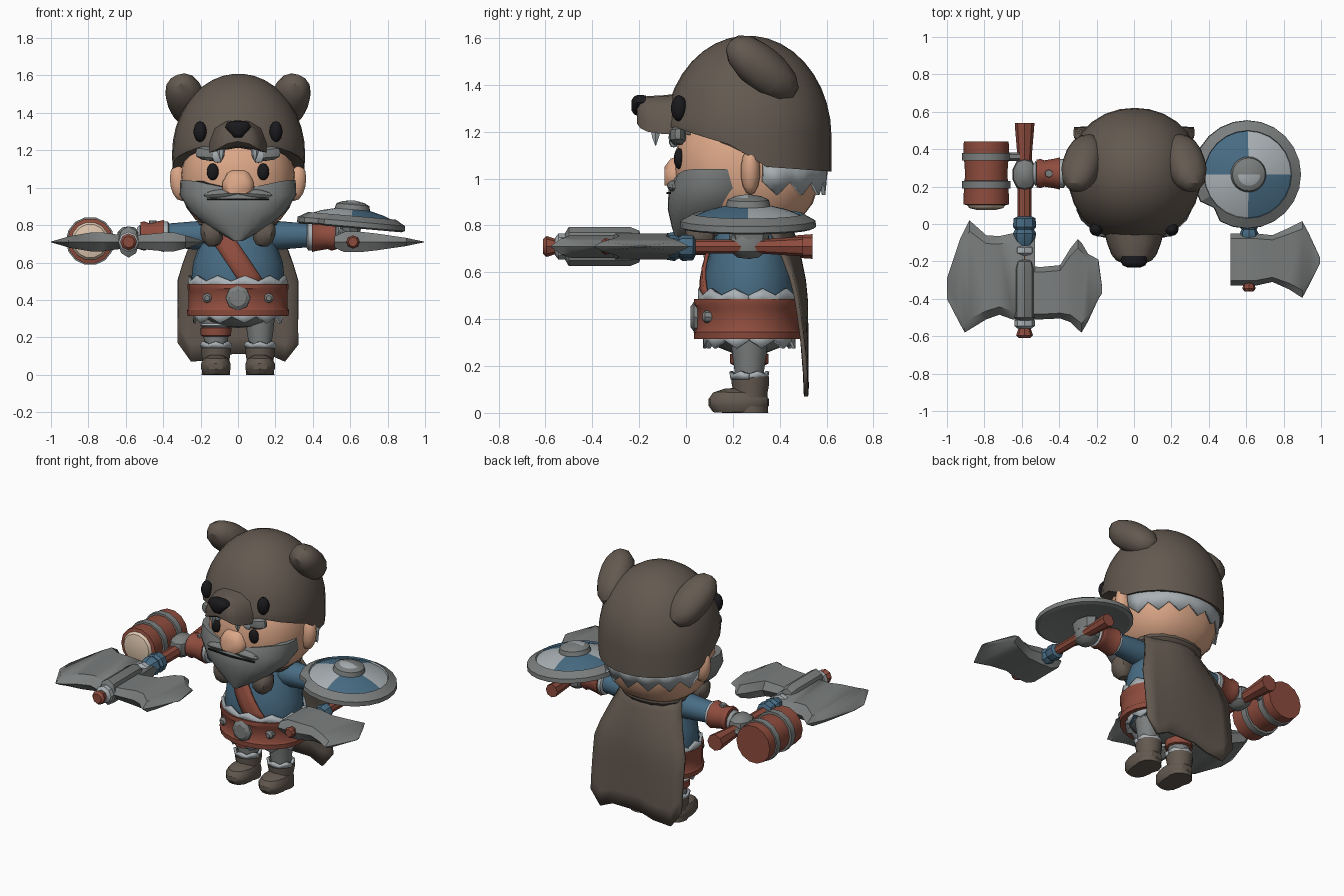
import bpy, bmesh, math
from mathutils import Vector, Matrix, Euler

if "Cube" in bpy.data.objects:
    bpy.data.objects.remove(bpy.data.objects["Cube"])

COL = {"brown_fur": (.125, .1, .08), "skin": (.70, .38, .24), "red_leather": (.27, .072, .047),
       "blue_cloth": (.065, .15, .23), "steel": (.2, .21, .21), "pale_fur": (.4, .44, .46),
       "black": (.01, .01, .012), "cream": (.72, .56, .42)}
MAT = {}
for k, c in COL.items():
    MAT[k] = bpy.data.materials.new(k)
    MAT[k].diffuse_color = (*c, 1)


def finish(name, bm, mats, solid=0, angle=35):
    bmesh.ops.recalc_face_normals(bm, faces=bm.faces)
    me = bpy.data.meshes.new(name)
    bm.to_mesh(me)
    bm.free()
    for m in mats.split():
        me.materials.append(MAT[m])
    ob = bpy.data.objects.new(name, me)
    bpy.context.collection.objects.link(ob)
    if solid:
        md = ob.modifiers.new("thickness", 'SOLIDIFY')
        md.thickness, md.offset = solid, 0
    bpy.ops.object.select_all(action='DESELECT')
    ob.select_set(True)
    bpy.context.view_layer.objects.active = ob
    bpy.ops.object.shade_smooth_by_angle(angle=math.radians(angle))
    return ob


def blob(name, loc, rad, mat, rot=(0, 0, 0), p=2, seg=14, floor=None):
    """Ellipsoid, boxier as p grows."""
    bm = bmesh.new()
    bmesh.ops.create_uvsphere(bm, u_segments=seg, v_segments=max(6, seg // 2), radius=1)
    R = Euler(rot).to_matrix()
    for v in bm.verts:
        n = sum(abs(c) ** p for c in v.co) ** (1 / p)
        v.co = R @ Vector([c / n * r for c, r in zip(v.co, rad)]) + Vector(loc)
        if floor is not None:
            v.co.z = max(v.co.z, floor)
    return finish(name, bm, mat)


def loft(name, rings, mat, caps=True, closed=True, solid=0, pick=None, angle=35):
    """Skin a list of point rings; pick(center) returns the material index."""
    bm = bmesh.new()
    vs = [[bm.verts.new(q) for q in r] for r in rings]
    n = len(vs[0])
    for a, b in zip(vs, vs[1:]):
        for i in range(n if closed else n - 1):
            j = (i + 1) % n
            bm.faces.new((a[i], a[j], b[j], b[i]))
    if caps and closed:
        bm.faces.new(vs[0])
        bm.faces.new(vs[-1])
    if pick:
        for f in bm.faces:
            f.material_index = pick(f.calc_center_median())
    return finish(name, bm, mat, solid, angle)


def oval(z, rx, ry, cx=0, cy=0, n=20, p=2):
    out = []
    for i in range(n):
        a = math.tau * i / n
        c, s = math.cos(a), math.sin(a)
        k = (abs(c) ** p + abs(s) ** p) ** (-1 / p)
        out.append(Vector((cx + rx * c * k, cy + ry * s * k, z)))
    return out


def tube(name, axis, loc, prof, mat, n=12, sq=(1, 1), pick=None):
    """Turned part along an axis; prof holds (position, radius)."""
    def place(u, v, t):
        q = {'X': (t, u, v), 'Y': (u, t, v), 'Z': (u, v, t)}[axis]
        return Vector(q) + Vector(loc)
    rings = [[place(q.x, q.y, t) for q in oval(0, r * sq[0], r * sq[1], n=n)] for t, r in prof]
    return loft(name, rings, mat, pick=pick)


def zigzag(name, z0, z1, rx, ry, teeth, flare=1.06, cx=0, cy=.27, arc=(0, math.tau), notch=.3):
    """Fur edge: straight at z0, pointed toward z1."""
    rows = [[], []]
    for i in range(teeth * 2 + 1):
        a = arc[0] + (arc[1] - arc[0]) * i / (teeth * 2)
        t = notch if i % 2 == 0 else 1
        for row, k, z in ((0, 1, z0), (1, flare, z0 + (z1 - z0) * t)):
            rows[row].append(Vector((cx + rx * k * math.cos(a), cy + ry * k * math.sin(a), z)))
    return loft(name, rows, "pale_fur", closed=False, solid=.016, angle=20)


def interp(tab, x):
    for (a, u), (b, v) in zip(tab, tab[1:]):
        if x <= b:
            return u + (v - u) * max(0, (x - a) / (b - a))
    return tab[-1][1]


# Bear hood: dome with a rim that drops towards the back
RIM = [(-.1, 1.225), (-.02, 1.21), (.05, 1.185), (.2, 1.14), (.34, 1.05), (.62, 1.03)]
rings = []
for k in range(10):
    e = k / 9 * math.radians(86)
    rings.append(oval(1.18 + .43 * math.sin(e), .356 * math.cos(e), .357 * math.cos(e), .003, .264, 28, 2.1))
rim = [Vector((q.x * .99, q.y, interp(RIM, q.y))) for q in rings[0]]
inner = [Vector((q.x * .9, .26 + (q.y - .26) * .9, q.z + .01)) for q in rim]
for i, q in enumerate(rings[0]):
    q.z = max(q.z, interp(RIM, q.y) + .015)
    rings[1][i].z = max(rings[1][i].z, q.z + .02)
loft("bear_hood", [inner, rim] + rings, "brown_fur", angle=60)
# Snout, nose, fangs, eyes and ears of the hood
loft("bear_snout", [[Vector((x * w, y, z0 + (z - 1.2) * h)) for x, z in
     ((-1, 1.2), (-.98, 1.25), (-.78, 1.32), (-.4, 1.355), (0, 1.36), (.4, 1.355), (.78, 1.32), (.98, 1.25),
      (1, 1.2), (0, 1.225))]
     for y, w, z0, h in ((.02, .175, 1.185, 1.15), (-.1, .145, 1.19, 1.03), (-.165, .12, 1.2, .95),
                         (-.195, .095, 1.215, .8), (-.21, .06, 1.235, .5))], "brown_fur", angle=50)
loft("bear_nose", [[Vector((x * k, y, 1.312 + z * k)) for x, z in
     ((-.07, .012), (-.058, .036), (-.03, .045), (.03, .045), (.058, .036), (.07, .012), (.022, -.045), (-.022, -.045))]
     for y, k in ((-.17, .95), (-.205, 1), (-.222, .85), (-.232, .5))], "black", angle=50)
for s in (-1, 1):
    tube("bear_fang", 'Z', (s * .09, -.13, 0), [(1.21, .022), (1.18, .018), (1.14, .002)], "pale_fur", 6)
    blob("bear_eye", (s * .203, -.03, 1.30), (.036, .034, .056), "black", (0, 0, s * .5))
    blob("bear_ear", (s * .276, .325, 1.47), (.104, .185, .09), "brown_fur", (-.72, s * .35, 0), 2.3, 16)

# Head
blob("head", (0, .26, 1.04), (.305, .31, .28), "skin", p=2.4, seg=24)
loft("nose", [[Vector((x * w, y, z)) for x, z in
     ((-1, .985), (-1, 1.03), (-.7, zt - .015), (-.4, zt), (.4, zt), (.7, zt - .015), (1, 1.03), (1, .985), (.8, .97), (-.8, .97))]
     for y, w, zt in ((-.02, .085, 1.10), (-.065, .082, 1.085), (-.092, .055, 1.05))], "skin", angle=50)
for s in (-1, 1):
    blob("ear", (s * .315, .275, 1.03), (.05, .042, .1), "skin", (0, s * .12, 0))
    blob("eye", (s * .135, -.03, 1.085), (.033, .022, .045), "black")
    blob("eyebrow", (s * .15, -.035, 1.182), (.078, .035, .038), "steel", (0, s * -.1, 0), 3, 10)
    blob("eyebrow_tip", (s * .11, -.052, 1.175), (.03, .022, .042), "pale_fur", p=3, seg=8)
    blob("moustache", (s * .075, -.047, .968), (.115, .034, .026), "steel", (0, s * .08, 0), seg=10)
# Beard, dipped under the nose
rings = [oval(z, rx, (yb - yf) / 2, 0, (yb + yf) / 2, 24, 2.4) for z, rx, yf, yb in
         ((1.04, .308, -.05, .30), (.96, .312, -.074, .32), (.87, .255, -.078, .27),
          (.79, .16, -.06, .2), (.715, .025, -.035, .05))]
for q in rings[0]:
    q.z -= .055 * max(0, 1 - abs(q.x) / .25)
loft("beard", rings, "steel", angle=50)
loft("mouth", [[Vector((x, -.079 + abs(x) * .07, z)) for x in (-.165, -.08, 0, .08, .165)] for z in (.943, .935)],
     "black", closed=False, solid=.009)
# Hair locks hanging below the hood
zigzag("back_hair", 1.07, .93, .332, .338, 7, .96, cy=.262, arc=(.2, math.pi - .2), notch=.6)

# Tunic, trousers seat, belt and fur edges
BODY = [(.27, .12), (.32, .22), (.5, .25), (.6, .24), (.7, .205), (.78, .17), (.85, .12)]
loft("tunic", [oval(z, r, r * .8, 0, .27) for z, r in BODY], "blue_cloth")
blob("trouser_seat", (0, .27, .34), (.215, .185, .09), "steel")
zigzag("hem_fur", .345, .275, .225, .185, 11, 1.04, notch=.5)
zigzag("belt_fur", .465, .53, .258, .211, 11, 1, cy=.267, notch=.55)
loft("belt", [oval(z, rx, ry, 0, .265, 24) for z, rx, ry in
     ((.32, .25, .2), (.315, .27, .23), (.345, .273, .232), (.36, .264, .222), (.445, .264, .222),
      (.46, .27, .232), (.485, .27, .23), (.48, .25, .2))], "red_leather")
tube("buckle", 'Y', (0, 0, .41), [(.07, .068), (.035, .066), (.02, .045)], "steel", 8)
for s in (-1, 1):
    tube("belt_stud", 'Y', (s * .165, 0, .41), [(.12, .026), (.082, .026), (.07, .014)], "steel", 8)
# Diagonal chest strap lying on the tunic
rows = []
for k in range(8):
    z = .80 - k * .045
    xc, r = -.13 + k * .03, interp(BODY, z) + .012
    rows.append([Vector((x, .27 - .8 * math.sqrt(max(.0004, r * r - x * x)), z))
                 for x in (max(-r * .98, xc + d) for d in (-.065, -.02, .02, .065))])
loft("chest_strap", rows, "red_leather", closed=False, solid=.015)

# Legs and boots
for s in (-1, 1):
    x = s * .118
    tube("leg", 'Z', (x, .27, 0), [(.13, .062), (.18, .063), (.24, .072), (.34, .082)], "steel")
    tube("boot_shaft", 'Z', (x, .275, 0), [(0, .076), (.08, .072), (.125, .08), (.155, .08), (.16, .06)], "brown_fur")
    blob("boot_foot", (x, .225, .045), (.08, .13, .062), "brown_fur", p=2.6, floor=0)
    zigzag("boot_fur", .145, .178, .072, .072, 6, 1.08, x, notch=.6)
tube("knee_band", 'Z', (-.118, .27, 0), [(.205, .07), (.21, .081), (.25, .083), (.255, .07)], "red_leather")
tube("knee_band_fur", 'Z', (-.118, .27, 0), [(.255, .074), (.262, .084), (.275, .074)], "pale_fur")

# Cape with ragged hem, collar and paw clasps
rows = []
HANG = [(0, .43), (.12, .46), (.3, .495), (.45, .512), (1, .515)]
for k in range(9):
    t = k / 8
    w = .2 + .122 * min(1, t * 2.1)
    rows.append([Vector((u * w, interp(HANG, t) - u * u * (.1 * (1 - t) ** 1.4 + .005),
                 .84 - t * (.84 - h))) for u, h in
                 ((-1, .17), (-.78, .07), (-.4, .08), (-.1, .11), (.2, .11), (.5, .11), (.78, .07), (1, .16))])
loft("cape", rows, "brown_fur", closed=False, solid=.018, angle=50)
blob("cape_collar", (0, .285, .815), (.22, .19, .065), "brown_fur", p=2.3, seg=18)
for s in (-1, 1):
    blob("paw_clasp", (s * .14, .06, .758), (.062, .065, .075), "brown_fur", (0, s * .2, 0), 2.4, 10)
    # Arms held straight out
    tube("sleeve", 'X', (0, .27, .745), [(s * .1, .08), (s * .2, .078), (s * .39, .062)], "blue_cloth")
    tube("sleeve_fur", 'X', (0, .27, .742), [(s * .365, .06), (s * .375, .077), (s * .395, .077), (s * .4, .06)], "pale_fur")
    tube("bracer", 'X', (0, .27, .742), [(s * .395, .06), (s * .395, .086), (s * .42, .08), (s * .48, .07),
         (s * .5, .078), (s * .52, .074), (s * .52, .05)], "red_leather")
    tube("bracer_stud", 'Z', (s * .455, .27, .742), [(.05, .024), (.082, .02)], "steel", 8)
    tube("wrist_fur", 'X', (0, .27, .735), [(s * .515, .05), (s * .525, .066), (s * .54, .05)], "pale_fur")
    blob("hand", (s * .585, .265, .725), (.066, .085, .068), "steel", p=2.5, seg=10)


def blade(name, stations, z=.71):
    """Wedge plate; stations hold (x, y low, y high, half thickness)."""
    rings = []
    for x, a, b, h in stations:
        d = (b - a) * .1
        rings.append([Vector((x, a, z)), Vector((x, a + d, z + h)), Vector((x, b - d, z + h)),
                      Vector((x, b, z)), Vector((x, b - d, z - h)), Vector((x, a + d, z - h))])
    loft(name, rings, "steel", angle=40)


def haft(name, x, y_head, y_end, r):
    """Axe handle with grip wrap, fur bands and pommel."""
    tube(name + "_handle", 'Y', (x, 0, .71), [(y_end, r * 1.35), (y_end - .03, r * 1.3), (y_end - .17, r),
         (y_head, r * .85), (y_head - .035, r * 1.15), (y_head - .05, r * .8)], "red_leather", 8)
    tube(name + "_wrap", 'Y', (x, 0, .71), [(.04, r), (.03, r * 1.5), (-.015, r * 1.6), (-.03, r * 1.3),
         (-.05, r * 1.6), (-.09, r * 1.4), (-.12, r)], "blue_cloth", 8)


# Large double axe
haft("large_axe", -.585, -.56, .54, .039)
tube("large_axe_socket", 'Y', (-.585, 0, .71), [(-.19, .035), (-.2, .068), (-.24, .084), (-.5, .084), (-.52, .05)],
     "steel", 8, (.68, 1))
for y in (-.145, -.535):
    tube("large_axe_fur", 'Y', (-.585, y, .71), [(-.025, .036), (-.01, .055), (.02, .055), (.03, .036)], "pale_fur", 8)
blade("large_axe_left_blade", [(-.53, -.51, -.06, .03), (-.65, -.51, -.05, .04), (-.72, -.485, -.065, .05), (-.79, -.51, -.06, .05),
      (-.88, -.565, .02, .035), (-.905, -.58, -.03, .03), (-.93, -.535, -.08, .022), (-1, -.4, -.29, .002)])
blade("large_axe_right_blade", [(-.62, -.51, -.22, .03), (-.5, -.51, -.23, .04), (-.395, -.505, -.22, .05), (-.34, -.525, -.13, .05),
      (-.3, -.565, -.08, .04), (-.28, -.58, -.1, .035), (-.245, -.52, -.16, .025), (-.19, -.4, -.19, .006), (-.17, -.37, -.34, .002)])

# Small single axe
haft("small_axe", .615, -.31, .5, .031)
blade("small_axe_blade", [(.515, -.33, -.05, .03), (.57, -.33, -.05, .055), (.65, -.33, -.05, .055), (.74, -.31, -.06, .045),
      (.83, -.35, -.02, .032), (.9, -.395, .015, .022), (.935, -.33, -.05, .014), (.995, -.21, -.18, .002)])

# Tankard: staves, hoops and foam
tube("tankard", 'Y', (-.79, 0, .715), [(.44, .1), (.44, .12), (.39, .122), (.27, .113), (.14, .122), (.105, .122),
     (.1, .1), (.12, .095)], "red_leather", 14)
tube("tankard_foam", 'Y', (-.79, 0, .715), [(.14, .1), (.1, .102), (.085, .09), (.075, .05)], "cream", 14)
for y in (.21, .36):
    tube("tankard_hoop", 'Y', (-.79, y, .715), [(-.022, .11), (-.02, .13), (.02, .13), (.022, .11)], "steel", 14)
tube("tankard_grip", 'X', (0, .36, .72), [(-.69, .022), (-.6, .022)], "steel", 6)

# Round shield with quartered face
T = Matrix.Translation((.605, .265, .805)) @ Matrix.Rotation(math.radians(5), 4, 'Y')
Ti = T.inverted()


def shield_colour(c):
    q = Ti @ c
    r = math.hypot(q.x, q.y)
    if q.z < .02 or r > .232 or (.065 < r < .092):
        return 0
    if r < .065:
        return 2 if q.y < 0 else 0
    return 1 if q.x * q.y < 0 else 2


rings = [[T @ q for q in oval(h, r, r, n=24)] for h, r in
         ((.015, .02), (-.005, .2), (-.02, .27), (-.012, .29), (.015, .288), (.045, .235), (.034, .232),
          (.06, .17), (.078, .095), (.105, .088), (.118, .06), (.124, .03), (.128, .003))]
for r in rings[2:5]:
    r[15] = r[15].lerp(T @ Vector((0, 0, .01)), .13)
loft("shield", rings, "steel blue_cloth pale_fur", pick=shield_colour, angle=20)
tube("shield_strap", 'Z', (.6, .27, 0), [(.74, .05), (.8, .06)], "steel", 8, (1, 1.6))

for m in bpy.data.materials:
    if m.users and not m.is_grease_pencil:
        m.use_nodes = True
        m.node_tree.nodes["Principled BSDF"].inputs["Base Color"].default_value = m.diffuse_color
